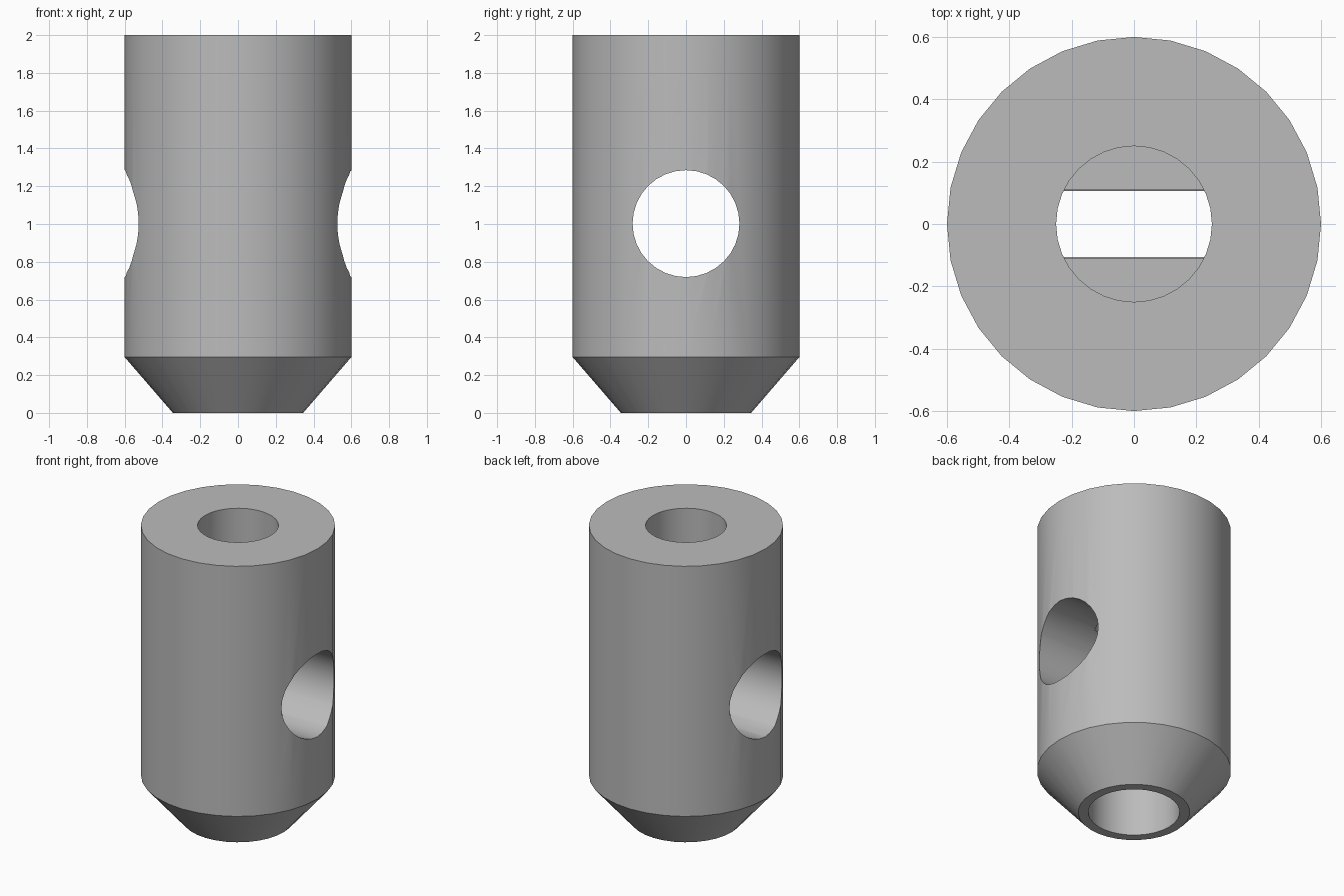
import bpy, bmesh, math
from mathutils import Matrix, Vector

cube = bpy.data.objects.get("Cube")
if cube:
    bpy.data.objects.remove(cube, do_unlink=True)

SIDES = 32

grey = bpy.data.materials.new("plain_grey")
grey.use_nodes = True
colour = (0.5, 0.5, 0.5, 1.0)
grey.diffuse_color = colour
grey.node_tree.nodes["Principled BSDF"].inputs["Base Color"].default_value = colour


def add_object(name, bm):
    bmesh.ops.recalc_face_normals(bm, faces=bm.faces)
    mesh = bpy.data.meshes.new(name)
    bm.to_mesh(mesh)
    bm.free()
    mesh.materials.append(grey)
    obj = bpy.data.objects.new(name, mesh)
    bpy.context.collection.objects.link(obj)
    return obj


# Turned body: lower bore, chamfered nose, outer wall and upper blind bore
profile = [(0, 0.74), (0.283, 0.74), (0.283, 0), (0.345, 0), (0.6, 0.295),
           (0.6, 2), (0.25, 2), (0.25, 1.263), (0, 1.263)]
bm = bmesh.new()
points = [bm.verts.new((r, 0, z)) for r, z in profile]
edges = [bm.edges.new(pair) for pair in zip(points, points[1:])]
bmesh.ops.spin(bm, geom=points + edges, cent=(0, 0, 0), axis=(0, 0, 1),
               angle=math.tau, steps=SIDES, use_merge=True)
bmesh.ops.remove_doubles(bm, verts=bm.verts, dist=0.0001)
# Merge the fans of the bore ends into flat discs
bmesh.ops.dissolve_verts(bm, verts=[v for v in bm.verts if v.co.xy.length < 0.001])
body = add_object("barrel_body", bm)

# Side-to-side cross hole
bm = bmesh.new()
bmesh.ops.create_cone(bm, cap_ends=True, segments=SIDES, radius1=0.283,
                      radius2=0.283, depth=2,
                      matrix=Matrix.Translation(Vector((0, 0, 1.002)))
                      @ Matrix.Rotation(math.pi / 2, 4, "Y"))
cutter = add_object("cross_hole_cutter", bm)
cutter.hide_render = True
cutter.hide_set(True)

cut = body.modifiers.new("cross_hole", "BOOLEAN")
cut.operation = "DIFFERENCE"
cut.solver = "EXACT"
cut.object = cutter

bpy.ops.object.select_all(action="DESELECT")
bpy.context.view_layer.objects.active = body
body.select_set(True)
bpy.ops.object.modifier_apply(modifier=cut.name)
bpy.data.objects.remove(cutter, do_unlink=True)
bpy.ops.object.shade_smooth_by_angle(angle=math.radians(30))
